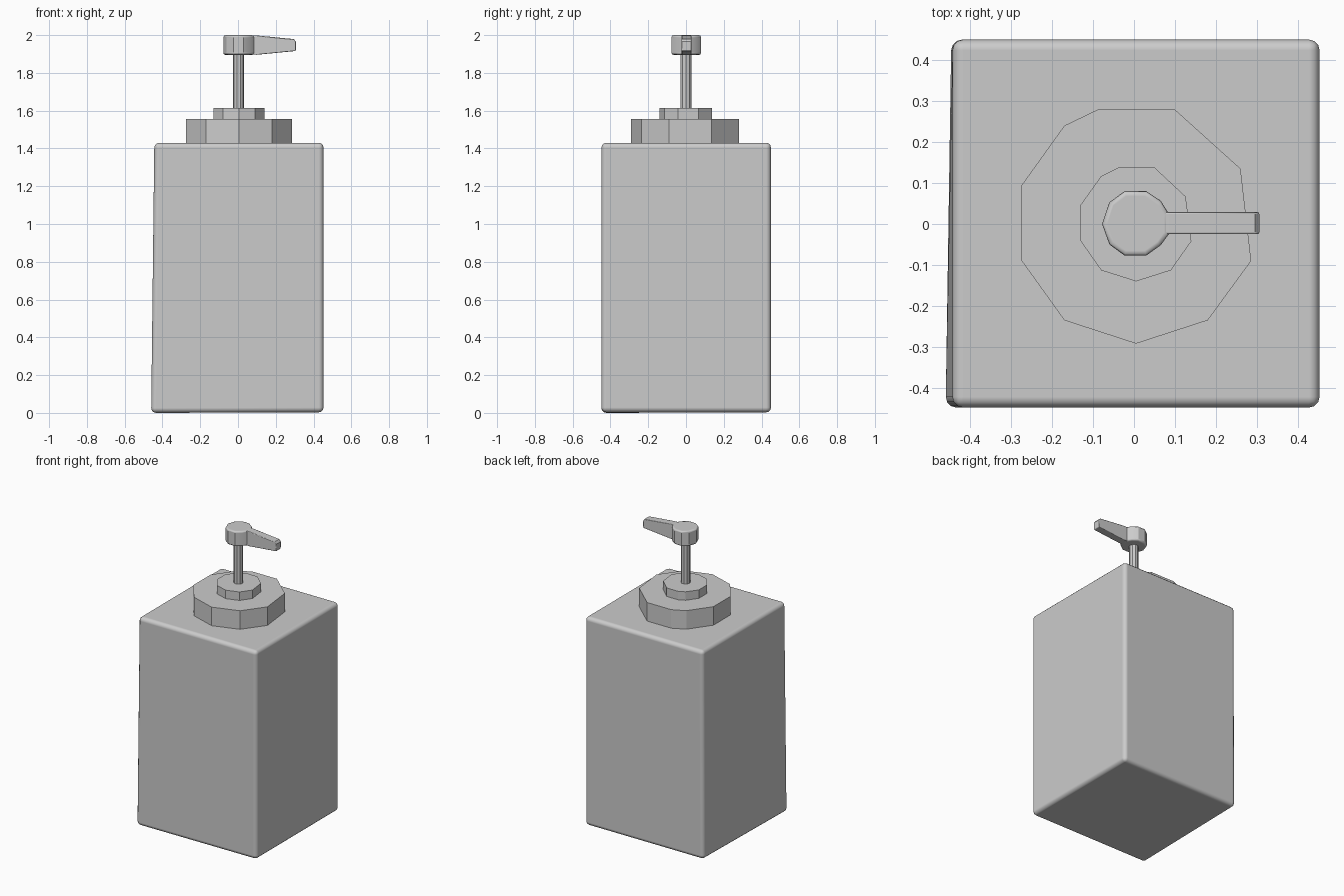
import bpy, bmesh, math

if "Cube" in bpy.data.objects:
    bpy.data.objects.remove(bpy.data.objects["Cube"])


def finish(name, bm, bevel=0.0, segments=3, angle=30):
    bmesh.ops.recalc_face_normals(bm, faces=bm.faces)
    me = bpy.data.meshes.new(name)
    bm.to_mesh(me)
    bm.free()
    ob = bpy.data.objects.new(name, me)
    bpy.context.collection.objects.link(ob)
    if bevel:
        mod = ob.modifiers.new("Bevel", 'BEVEL')
        mod.width, mod.segments = bevel, segments
        mod.limit_method, mod.angle_limit = 'ANGLE', math.radians(50)
        mod.harden_normals = True
        for p in me.polygons:
            p.use_smooth = True
        bpy.context.view_layer.objects.active = ob
        ob.select_set(True)
        bpy.ops.object.shade_smooth_by_angle(angle=math.radians(angle))
        ob.select_set(False)
    return ob


def prism(name, outline, z0, z1, **kw):
    bm = bmesh.new()
    rings = [[bm.verts.new((x, y, z)) for x, y in outline] for z in (z0, z1)]
    n = len(outline)
    bm.faces.new(rings[0][::-1])
    bm.faces.new(rings[1])
    for i in range(n):
        j = (i + 1) % n
        bm.faces.new((rings[0][i], rings[0][j], rings[1][j], rings[1][i]))
    return finish(name, bm, **kw)


# Bottle body, with one bottom corner slightly pulled out
bm = bmesh.new()
bmesh.ops.create_cube(bm, size=1)
for v in bm.verts:
    left, front, low = v.co.x < 0, v.co.y < 0, v.co.z < 0
    v.co.x = -0.443 if left else 0.453
    v.co.y = -0.448 if front else 0.45
    v.co.z = 0.003 if low else 1.43
    if left and front and low:
        v.co.x, v.co.z = -0.46, 0.0
    elif low and not front and left:
        v.co.x = -0.446
finish("bottle_body", bm, bevel=0.026)

# Faceted collar and neck
collar = [(-0.085, 0.281), (0.098, 0.281), (0.26, 0.135), (0.286, -0.09),
          (0.18, -0.235), (0.005, -0.292), (-0.17, -0.235), (-0.274, -0.09),
          (-0.274, 0.095), (-0.17, 0.24)]
neck = [(-0.037, 0.138), (0.05, 0.138), (0.126, 0.067), (0.14, -0.042),
        (0.09, -0.113), (0.005, -0.14), (-0.08, -0.113), (-0.13, -0.042),
        (-0.13, 0.047), (-0.08, 0.117)]
prism("collar", collar, 1.42, 1.557)
prism("neck", neck, 1.55, 1.615)

# Pump stem
stem = [(0.003 + 0.03 * math.cos(math.tau * i / 10), 0.03 * math.sin(math.tau * i / 10))
        for i in range(10)]
prism("pump_stem", stem, 1.61, 1.91)

# Pump head
head = [(-0.023, 0.08), (0.03, 0.08), (0.065, 0.057), (0.085, 0.025), (0.085, -0.025),
        (0.065, -0.052), (0.03, -0.077), (-0.023, -0.077), (-0.06, -0.05),
        (-0.078, 0.0), (-0.06, 0.053)]
ob = prism("pump_head", head, 1.895, 2.0, bevel=0.012, segments=2)

# Tapered spout
bm = bmesh.new()
side = [(0.04, 1.897), (0.10, 1.896), (0.306, 1.916), (0.306, 1.965), (0.295, 1.979),
        (0.10, 1.998), (0.04, 1.998)]
rings = [[bm.verts.new((x, s * w + 0.002, z)) for x, z in side]
         for s, w in ((-1, 0.027), (1, 0.027))]
bm.faces.new(rings[0])
bm.faces.new(rings[1][::-1])
for i in range(len(side)):
    j = (i + 1) % len(side)
    bm.faces.new((rings[0][i], rings[1][i], rings[1][j], rings[0][j]))
finish("spout", bm, bevel=0.005, segments=2)
